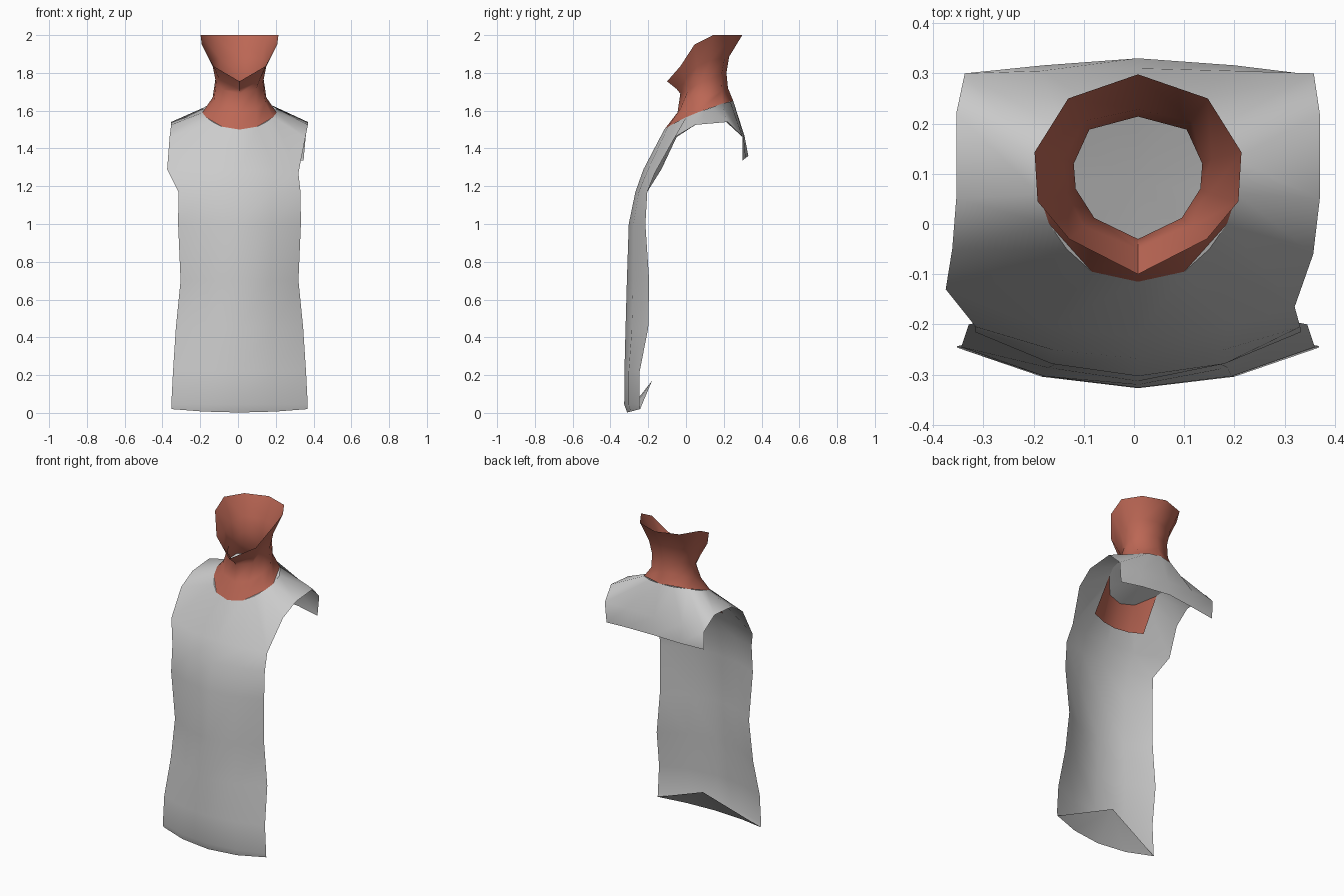
import bpy

if "Cube" in bpy.data.objects:
    bpy.data.objects.remove(bpy.data.objects["Cube"])

CX = 0.008  # symmetry line


def material(name, rgb):
    m = bpy.data.materials.new(name)
    m.diffuse_color = (*rgb, 1)
    m.use_nodes = True
    m.node_tree.nodes["Principled BSDF"].inputs["Base Color"].default_value = m.diffuse_color
    return m


GREY = material("shirt grey", (0.6, 0.6, 0.6))
RED = material("terracotta skin", (0.5, 0.135, 0.09))


def mirror(p):
    return (2 * CX - p[0], p[1], p[2])


def ring(half, left=None):
    """Closed loop, counter-clockwise from the front centre; left overrides points."""
    left = left or {}
    other = [left.get(i, mirror(p)) for i, p in enumerate(half)]
    return half + other[-2:0:-1]


def loft(a, b, closed=False):
    n = len(a)
    return [(a[i], a[(i + 1) % n], b[(i + 1) % n], b[i])
            for i in range(n if closed else n - 1)]


def fan(row, tip, closed=False):
    n = len(row)
    return [(row[i], row[(i + 1) % n], tip) for i in range(n if closed else n - 1)]


def build(name, faces, mat, angle=1.0):
    index, polys = {}, []
    for f in faces:
        polys.append([index.setdefault(tuple(round(c, 4) for c in p), len(index)) for p in f])
    mesh = bpy.data.meshes.new(name)
    mesh.from_pydata(list(index), [], polys)
    mesh.materials.append(mat)
    obj = bpy.data.objects.new(name, mesh)
    bpy.context.collection.objects.link(obj)
    bpy.ops.object.select_all(action='DESELECT')
    obj.select_set(True)
    bpy.context.view_layer.objects.active = obj
    bpy.ops.object.shade_smooth_by_angle(angle=angle)
    return obj


# Neckline, from front centre round to back centre
collar_half = [(CX, -.115, 1.5), (.1, -.095, 1.515), (.15, -.05, 1.54),
               (.185, 0, 1.565), (.205, .06, 1.59), (.2, .13, 1.615),
               (.16, .19, 1.637), (.09, .235, 1.648), (CX, .25, 1.652)]
collar = ring(collar_half)

# Outer edge of the yoke: chest, armhole, shoulder, upper back
yoke_half = [(CX, -.225, 1.29), (.19, -.205, 1.28), (.32, -.165, 1.27),
             (.357, -.06, 1.46), (.37, .05, 1.525), (.37, .22, 1.54),
             (.358, .3, 1.46), (.2, .305, 1.465), (CX, .31, 1.465)]
yoke = ring(yoke_half, {2: (-.375, -.13, 1.29), 3: (-.362, -.05, 1.46),
                        6: (-.337, .3, 1.46)})

# Shirt front rows: height, half width, y at the centre, y at the side
rows = []
for z, w, yc, ye in [(.02, .36, -.312, -.243), (.045, .361, -.327, -.246),
                     (.22, .352, -.326, -.245), (.45, .337, -.32, -.2),
                     (.7, .312, -.313, -.195), (1.0, .325, -.303, -.215),
                     (1.17, .323, -.268, -.205)]:
    rows.append([(CX + f * w, yc + (ye - yc) * f * f,
                  z - (.018 * (1 - f * f) if z == .02 else 0))
                 for f in (-1, -.53, 0, .53, 1)])
rows.append([yoke[-2], yoke[-1], yoke[0], yoke[1], yoke[2]])

# Shirt body, yoke and short back flap as one sheet
shirt = []
for a, b in zip(rows, rows[1:]):
    shirt += loft(a, b)
shirt += loft(yoke, collar, True)
back = yoke[6:11]
flap = [(.347, .298, 1.335), (.2, .316, 1.35), (CX, .33, 1.36),
        (-.18, .316, 1.35), (-.333, .298, 1.345)]
shirt += loft(flap, back)
build("shirt", shirt, GREY)

# Turned-in triangle at the bottom hem
build("hem_fold", fan(rows[0][::-1], (CX, -.18, .17)), GREY)

# Sheet closing the shirt inside the collar
build("collar_lining", fan(collar, (CX, .08, 1.57), True), GREY)

# Neck: collar line, lower neck, narrow neck, flare, jaw rim (open on top)
base_half = [collar_half[i] for i in (0, 1, 3, 4, 6, 8)]
neck = [
    ring(base_half),
    ring([(CX, -.045, 1.59), (.096, -.03, 1.61), (.145, .035, 1.645),
          (.15, .11, 1.67), (.11, .19, 1.705), (CX, .222, 1.72)]),
    ring([(CX, -.03, 1.69), (.095, .012, 1.71), (.132, .07, 1.745),
          (.136, .12, 1.765), (.105, .188, 1.79), (CX, .214, 1.8)]),
    ring([(CX, -.05, 1.715), (.115, -.005, 1.765), (.15, .06, 1.835),
          (.155, .13, 1.865), (.115, .205, 1.88), (CX, .228, 1.885)]),
    ring([(CX, -.1, 1.755), (.145, -.03, 1.835), (.208, .045, 1.95),
          (.214, .143, 2), (.147, .25, 2), (CX, .298, 2)]),
]
skin = []
for a, b in zip(neck, neck[1:]):
    skin += loft(a, b, True)

# Chest skin tucked behind the shirt front
chest_half = [(CX, -.165, 1.36), (.1, -.15, 1.36), (.19, -.122, 1.37)]
chest = [mirror(p) for p in chest_half[:0:-1]] + chest_half
base = [mirror(p) for p in base_half[2:0:-1]] + base_half[:3]
skin += loft(chest, base)
build("neck", skin, RED)
